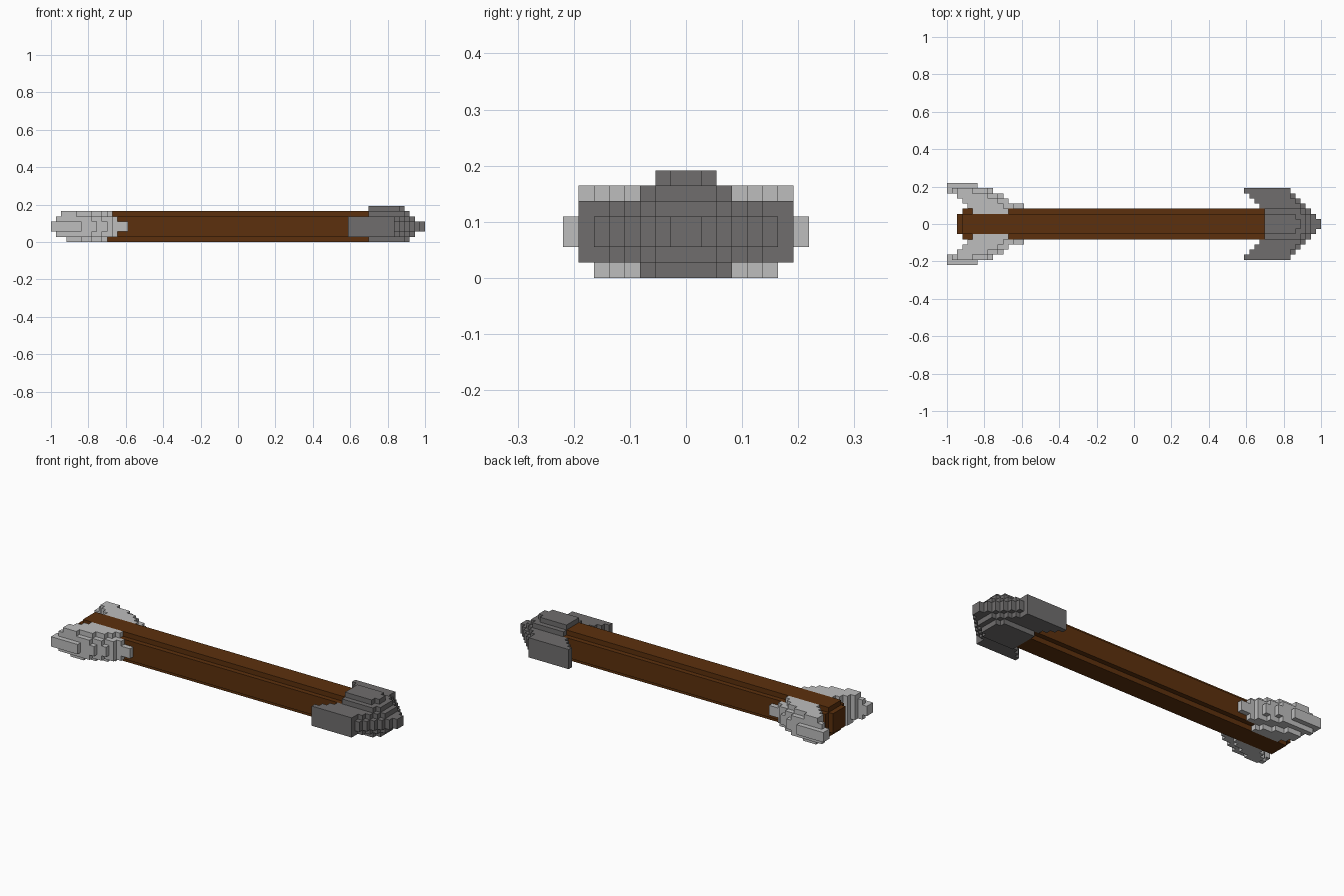
import bpy, bmesh, math

if "Cube" in bpy.data.objects:
    bpy.data.objects.remove(bpy.data.objects["Cube"], do_unlink=True)

V = 2 / 73  # block size: the arrow is 73 blocks long


def material(name, rgb):
    m = bpy.data.materials.new(name)
    m.use_nodes = True
    col = (*rgb, 1)
    m.diffuse_color = col
    m.node_tree.nodes["Principled BSDF"].inputs["Base Color"].default_value = col
    return m


def build(name, cells, mat):
    """Skin a set of (i, j, k) blocks with outer faces only, merging flat areas."""
    bm = bmesh.new()
    cache = {}

    def vert(p):
        if p not in cache:
            cache[p] = bm.verts.new((p[0] * V - 1, p[1] * V, p[2] * V))
        return cache[p]

    for c in sorted(cells):
        for axis in range(3):
            for side in (0, 1):
                n = list(c)
                n[axis] += 2 * side - 1
                if tuple(n) in cells:
                    continue
                u, w = (axis + 1) % 3, (axis + 2) % 3
                loop = []
                for a, b in ((0, 0), (1, 0), (1, 1), (0, 1)):
                    p = list(c)
                    p[axis] += side
                    p[u] += a
                    p[w] += b
                    loop.append(vert(tuple(p)))
                bm.faces.new(loop if side else loop[::-1])
    bmesh.ops.dissolve_limit(bm, angle_limit=math.radians(1),
                             verts=bm.verts[:], edges=bm.edges[:])
    me = bpy.data.meshes.new(name)
    bm.to_mesh(me)
    bm.free()
    me.materials.append(mat)
    ob = bpy.data.objects.new(name, me)
    bpy.context.collection.objects.link(ob)
    return ob


def mirror(cells):
    return {(i, -1 - j, k) for i, j, k in cells}


wood = material("brown wood", (0.107, 0.030, 0.004))
iron = material("dark grey iron", (0.160, 0.155, 0.155))
feather = material("light grey feather", (0.510, 0.510, 0.510))

# Shaft: six by six blocks with the corner blocks left out, stepped in at the tail
half = set()
for i in range(2, 62):
    for k in range(6):
        if i == 2:
            width = 2 if 1 <= k <= 4 else 0
        else:
            width = 2 if k in (0, 5) else 3
        half |= {(i, j, k) for j in range(width)}
shaft = half | mirror(half)
build("shaft", shaft, wood)

# Arrowhead: pointed wedge with two swept back barbs and a ridge on top
half = set()
for j in range(7):
    n = j + 1
    barb = {6: 58, 5: 58, 4: 59, 3: 60}.get(j, 62)
    barb = {6: 58, 5: 59, 4: 60, 3: 61}.get(j, 62)
    for k in range(7):
        start, end = barb, 0
        if k in (2, 3):
            end = 74 - n
        elif k in (1, 4):
            end = min(73 - n, 71) if n < 7 else 67
        elif k in (0, 5) and n <= 3:
            end = min(72 - n, 70)
        elif k == 6 and n <= 2:
            end = min(70 - n, 69)
        half |= {(i, j, k) for i in range(start, end)}
build("arrowhead", (half | mirror(half)) - shaft, iron)

# Fletching: per layer, (first block, list of (end block, outer width))
middle = (0, [(6, 8), (9, 7), (11, 6), (12, 5), (15, 4)])
inner_layer = (1, [(8, 7), (10, 6), (12, 5), (13, 4)])
layers = {
    0: (3, [(6, 6), (8, 5), (10, 4), (11, 3)]),
    1: inner_layer, 2: middle, 3: middle, 4: inner_layer,
    5: (2, [(5, 7), (8, 6), (10, 5), (11, 4), (12, 3)]),
}
vane = set()
for k, (i, steps) in layers.items():
    for end, outer in steps:
        while i < end:
            inner = max(2, min(6, 7 - i))
            vane |= {(i, j, k) for j in range(inner, outer)}
            i += 1
vane -= shaft
build("left_fletching", vane, feather)
build("right_fletching", mirror(vane), feather)
